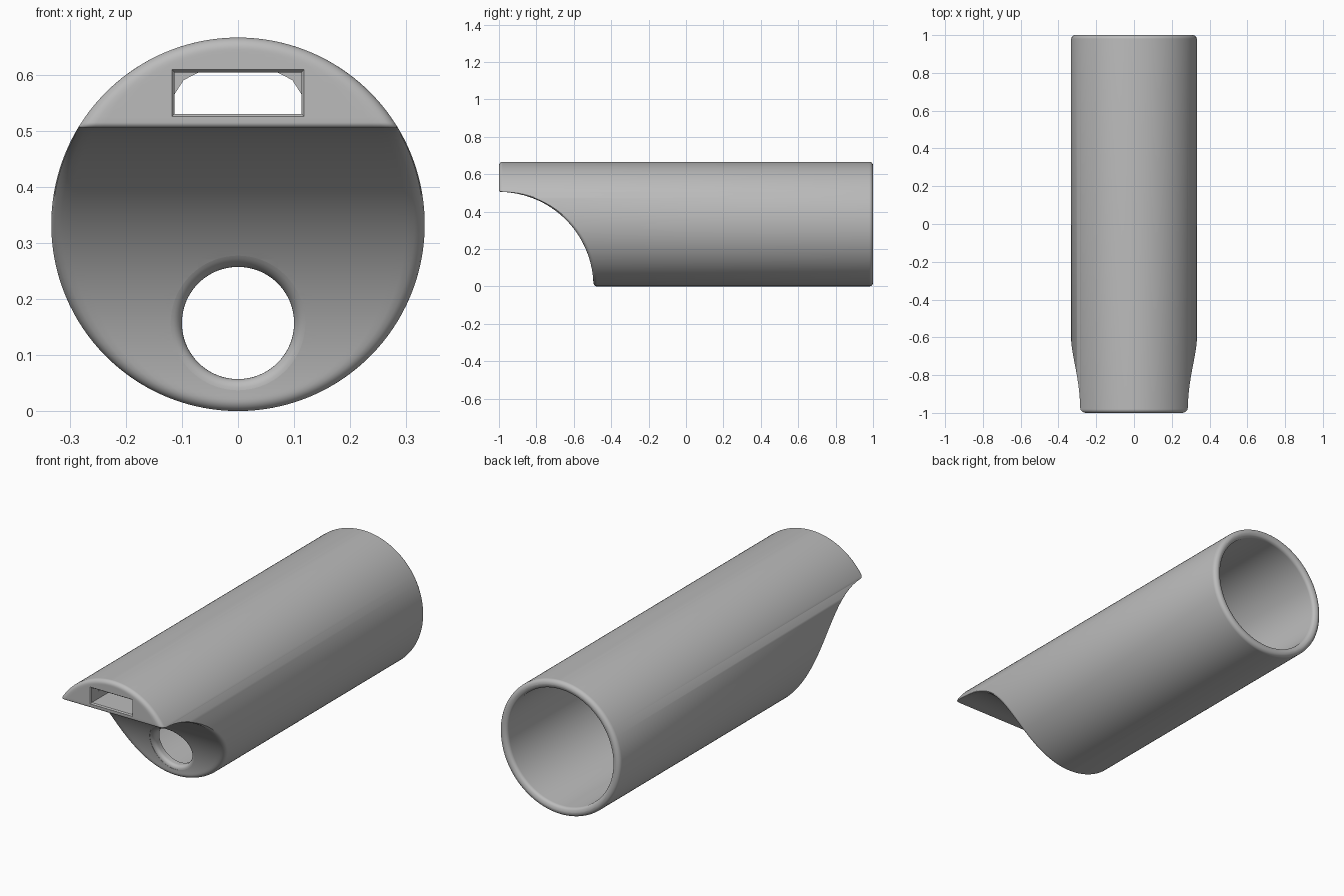
import bpy, bmesh
from math import sin, cos, pi, sqrt, acos, hypot

if "Cube" in bpy.data.objects:
    bpy.data.objects.remove(bpy.data.objects["Cube"])

R = 0.333        # tube radius, also the height of its axis
SCOOP = 0.505    # radius of the scooped underside
WALL = 0.043
FILLET = 0.02
TIP = 0.01
COLS = 28

grey = bpy.data.materials.new("plain grey")
grey.use_nodes = True
grey.diffuse_color = (0.5, 0.5, 0.5, 1)
grey.node_tree.nodes["Principled BSDF"].inputs["Base Color"].default_value = (0.5, 0.5, 0.5, 1)


def rounding(depth, r=FILLET):
    """Setback of a rounded edge at a given distance from the rim."""
    return r - sqrt(max(0, r * r - (r - depth) ** 2)) if depth < r else 0


def scoop_y(z):
    return -1 + sqrt(max(0, SCOOP ** 2 - z * z))


def finish(name, bm):
    bmesh.ops.remove_doubles(bm, verts=bm.verts, dist=1e-5)
    bmesh.ops.recalc_face_normals(bm, faces=bm.faces)
    mesh = bpy.data.meshes.new(name)
    bm.to_mesh(mesh)
    bm.free()
    mesh.materials.append(grey)
    ob = bpy.data.objects.new(name, mesh)
    bpy.context.collection.objects.link(ob)
    return ob


def loft(name, rings):
    """Closed solid through rings with equal numbers of points."""
    bm = bmesh.new()
    loops = [[bm.verts.new(p) for p in ring] for ring in rings]
    n = len(loops[0])
    for a, b in zip(loops, loops[1:]):
        for i in range(n):
            j = (i + 1) % n
            bm.faces.new((a[i], a[j], b[j], b[i]))
    bm.faces.new(loops[0])
    bm.faces.new(loops[-1])
    return finish(name, bm)


def circle(radius, z, y, n=96):
    """Ring around the y direction; y may depend on the height of each point."""
    pts = [(radius * cos(2 * pi * (i + .5) / n), z + radius * sin(2 * pi * (i + .5) / n))
           for i in range(n)]
    return [(px, y(pz) if callable(y) else y, pz) for px, pz in pts]


def cut(target, cutter):
    cutter.hide_render = True
    mod = target.modifiers.new("cut", 'BOOLEAN')
    mod.operation = 'DIFFERENCE'
    mod.solver = 'EXACT'
    mod.object = cutter
    bpy.context.view_layer.objects.active = target
    bpy.ops.object.modifier_apply(modifier=mod.name)
    bpy.data.objects.remove(cutter)


# Front profile: scooped arc, rounded tip, flat end face
tmax = acos(TIP / SCOOP)
profile = []
for i in range(49):
    z = SCOOP * sin(tmax * (i / 48) ** 2)
    profile.append((scoop_y(z), z))
zt = profile[-1][1] + TIP
for i in range(1, 7):
    a = pi / 2 * i / 6
    profile.append((-1 + TIP - TIP * sin(a), zt - TIP * cos(a)))
top = acos((zt - R) / R)
for i in range(1, 29):
    profile.append((-1, R + R * cos(top * (1 - i / 28))))

# Body: horizontal slices of the tube with rounded rims
bm = bmesh.new()
slices = []
for y, z in profile:
    w = sqrt(max(0, R * R - (z - R) ** 2))
    front, back = [], []
    for c in range(COLS + 1):
        x = w * sin(pi / 2 * (2 * c / COLS - 1))
        g = rounding(max(0, R - hypot(x, z - R)))
        front.append(bm.verts.new((x, y + g, z)))
        back.append(bm.verts.new((x, 1 - g, z)))
    slices.append(front + back[::-1])
for a, b in zip(slices, slices[1:]):
    for i in range(len(a)):
        j = (i + 1) % len(a)
        bm.faces.new((a[i], a[j], b[j], b[i]))
tube = finish("tube_body", bm)

# Bore with a rounded rear lip, its front end parallel to the scoop
bore_r = R - WALL
rings = [circle(bore_r, R, -0.8)]
for i in range(7):
    d = FILLET * (1 - i / 6)
    rings.append(circle(bore_r + rounding(d), R, 1 - d))
rings.append(circle(bore_r + FILLET, R, 1.05))
bore = loft("bore_cutter", rings)
inner = SCOOP + WALL
drum = loft("scoop_wall_cutter",
            [[(x, -1 + inner * cos(2 * pi * i / 128), inner * sin(2 * pi * i / 128))
              for i in range(128)] for x in (-0.5, 0.5)])
cut(bore, drum)
cut(tube, bore)

# Round hole through the scoop, with a rounded mouth
HOLE, HZ = 0.1, 0.157
rings = [circle(HOLE + FILLET, HZ, -0.9)]
for i in range(7):
    a = pi / 2 * i / 6
    depth = FILLET * (1 - cos(a)) + 0.001
    rings.append(circle(HOLE + FILLET * (1 - sin(a)), HZ,
                        lambda z, d=depth: scoop_y(z) + d))
rings.append(circle(HOLE, HZ, -0.3))
cut(tube, loft("hole_cutter", rings))

# Slot in the front face, rounded at its upper corners further in
half = [(0.113, 0.53), (0.113, 0.565), (0.097, 0.59), (0.07, 0.604)]
outline = half + [(-x, z) for x, z in half[::-1]]
cut(tube, loft("slot_inner_cutter", [[(x, y, z) for x, z in outline] for y in (-0.96, -0.7)]))


def slot_ring(y, grow):
    x, lo, hi = 0.113 + grow, 0.53 - grow, 0.604 + grow
    return [(-x, y, lo), (x, y, lo), (x, y, hi), (-x, y, hi)]


cut(tube, loft("slot_mouth_cutter", [slot_ring(-1.05, 0.005), slot_ring(-0.999, 0.005),
                                     slot_ring(-0.993, 0), slot_ring(-0.94, 0)]))

# Smooth shading with sharp corners kept
bpy.ops.object.select_all(action='DESELECT')
tube.select_set(True)
bpy.context.view_layer.objects.active = tube
bpy.ops.object.shade_smooth_by_angle(angle=0.6)
